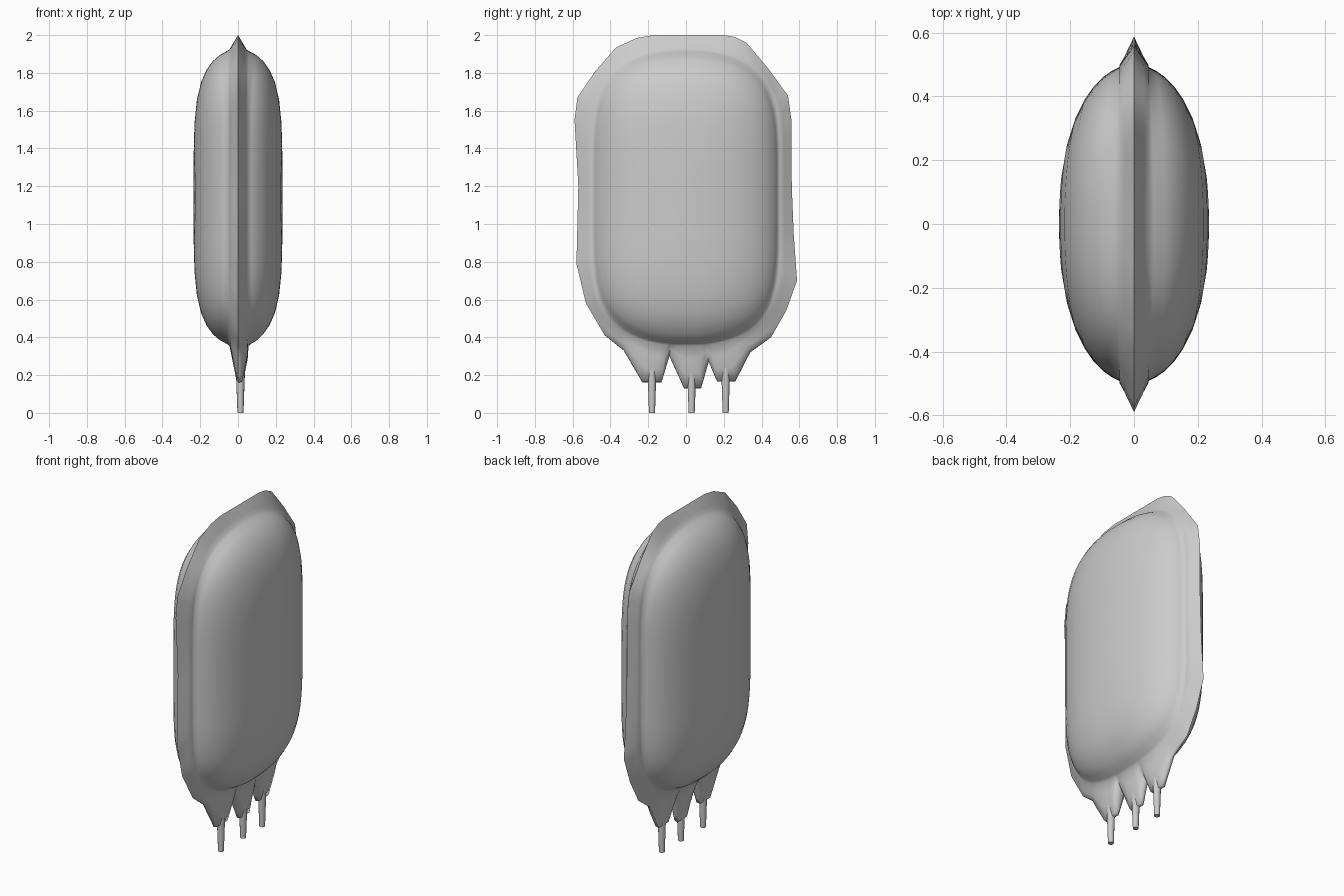
import bpy, bmesh, math
from mathutils import Vector

if "Cube" in bpy.data.objects:
    bpy.data.objects.remove(bpy.data.objects["Cube"])

CZ, HALF_Y, HALF_Z, DEPTH = 1.14, 0.5, 0.785, 0.235

# Outer seam outline (y, z), including the three tabs at the bottom
OUTLINE = [(-0.17, 2.0), (0.2, 2.0), (0.26, 1.99), (0.32, 1.96), (0.43, 1.83), (0.54, 1.68),
           (0.558, 1.55), (0.56, 1.2), (0.57, 0.95), (0.588, 0.7), (0.53, 0.54),
           (0.45, 0.4), (0.34, 0.32), (0.26, 0.165), (0.165, 0.165), (0.12, 0.27),
           (0.08, 0.13), (-0.01, 0.13), (-0.088, 0.30), (-0.13, 0.16), (-0.23, 0.16),
           (-0.33, 0.33), (-0.43, 0.41), (-0.53, 0.58), (-0.58, 0.79), (-0.57, 1.2),
           (-0.59, 1.55), (-0.575, 1.67), (-0.48, 1.81), (-0.37, 1.935), (-0.26, 1.985)]


def fill(y, z):
    return (abs(y) / HALF_Y) ** 2.3 + (abs(z - CZ) / HALF_Z) ** 4.7


def sample_outline(step=0.04):
    pts = []
    for i, p in enumerate(OUTLINE):
        a, b = Vector(p), Vector(OUTLINE[(i + 1) % len(OUTLINE)])
        n = max(1, round((b - a).length / step))
        pts += [a.lerp(b, k / n) for k in range(n)]
    return pts


def pillow_edge(p):
    # where the ray from the centre to p leaves the cushion
    lo, hi = 0.0, 1.3
    for _ in range(30):
        m = (lo + hi) / 2
        if fill(p.x * m, CZ + (p.y - CZ) * m) < 1:
            lo = m
        else:
            hi = m
    return min(lo, 0.97)


def make_bag():
    pts = sample_outline()
    edges = [pillow_edge(p) for p in pts]
    n = len(pts)
    bm = bmesh.new()
    seam = [bm.verts.new((0, p.x, p.y)) for p in pts]
    for side in (1, -1):
        rings = [seam]
        # flange tapering up to the cushion, then domed rings to the middle
        levels = [("f", k) for k in (0.02, 0.35, 0.7)]
        levels += [("p", k) for k in (1, 0.985, 0.96, 0.92, 0.86, 0.78, 0.66, 0.5, 0.3, 0.12)]
        for kind, k in levels:
            ring = []
            for p, e in zip(pts, edges):
                m = 1 + (e - 1) * k if kind == "f" else e * k
                y, z = p.x * m, CZ + (p.y - CZ) * m
                low = max(0, min(1, (0.42 - z) / 0.12))
                lip = 0.02 * low if side > 0 else 0.0
                rim = 0.045 * k if kind == "f" else 0.045
                h = max(DEPTH * math.sqrt(max(0, 1 - fill(y, z))), rim) + lip
                ring.append(bm.verts.new((side * h, y, z)))
            rings.append(ring)
        for a, b in zip(rings, rings[1:]):
            for i in range(n):
                j = (i + 1) % n
                bm.faces.new((a[i], a[j], b[j], b[i]))
        centre = bm.verts.new((side * DEPTH, 0, CZ))
        for i in range(n):
            bm.faces.new((rings[-1][i], rings[-1][(i + 1) % n], centre))
    bmesh.ops.recalc_face_normals(bm, faces=bm.faces)
    mesh = bpy.data.meshes.new("bag")
    bm.to_mesh(mesh)
    bm.free()
    ob = bpy.data.objects.new("bag", mesh)
    bpy.context.collection.objects.link(ob)
    return ob


def smooth(ob, angle):
    bpy.ops.object.select_all(action='DESELECT')
    ob.select_set(True)
    bpy.context.view_layer.objects.active = ob
    bpy.ops.object.shade_smooth_by_angle(angle=math.radians(angle))


smooth(make_bag(), 80)

# Outlet tubes, slightly tapered
for i, (y, top) in enumerate([(-0.18, 0.24), (0.03, 0.22), (0.21, 0.25)]):
    bpy.ops.mesh.primitive_cone_add(vertices=12, radius1=0.016, radius2=0.024, depth=top,
                                    location=(0.013, y, top / 2))
    tube = bpy.context.object
    tube.name = f"outlet_tube_{i + 1}"
    smooth(tube, 40)
